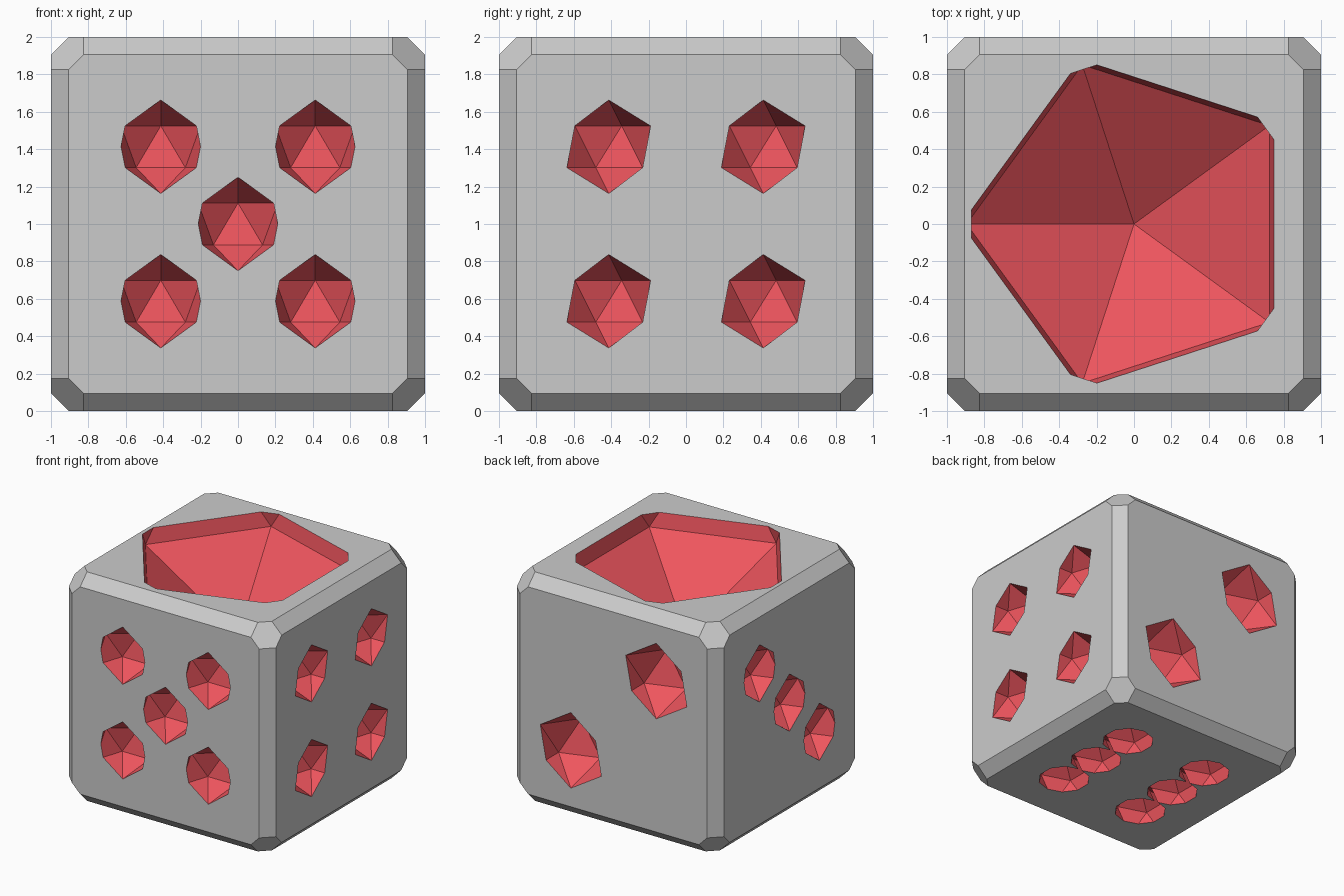
import bpy, bmesh, math
from itertools import permutations, product
from mathutils import Matrix, Vector

if "Cube" in bpy.data.objects:
    bpy.data.objects.remove(bpy.data.objects["Cube"])

red = bpy.data.materials.new("pip_red")
red.diffuse_color = (0.85, 0.09, 0.11, 1)
red.use_nodes = True
red.node_tree.nodes["Principled BSDF"].inputs["Base Color"].default_value = red.diffuse_color


def make_object(name, bm):
    mesh = bpy.data.meshes.new(name)
    bm.to_mesh(mesh)
    bm.free()
    mesh.materials.append(None)   # slot 0: plain grey
    mesh.materials.append(red)    # slot 1: hollows
    obj = bpy.data.objects.new(name, mesh)
    bpy.context.collection.objects.link(obj)
    return obj


# Cube with chamfered edges and hexagonal corners
bm = bmesh.new()
for point in permutations((1.0, 0.905, 0.825)):
    for sign in product((-1, 1), repeat=3):
        bm.verts.new([p * s for p, s in zip(point, sign)])
bmesh.ops.convex_hull(bm, input=bm.verts)
bmesh.ops.dissolve_limit(bm, angle_limit=math.radians(1), verts=bm.verts, edges=bm.edges)
bmesh.ops.recalc_face_normals(bm, faces=bm.faces)
bmesh.ops.translate(bm, vec=(0, 0, 1), verts=bm.verts)
die = make_object("die_body", bm)

# Pips: (centre, radius, turn about z), one list per side
d = 0.413
ends = (-d, d)
pips = [((0, 0, 2.32), 1.0, 0)]                                              # top, one
pips += [((s, 1, 1 - s), 0.33, 0) for s in ends]                             # back, two
pips += [((-1, s, 1 + s), 0.25, 0) for s in (-d, 0, d)]                      # left, three
pips += [((1, a, 1 + b), 0.25, 90) for a in ends for b in ends]              # right, four
pips += [((a, -1, 1 + b), 0.25, 90) for a in ends for b in ends]             # front, five
pips += [((0, -1, 1), 0.25, 90)]
pips += [((a, b, 0), 0.25, 0) for a in ends for b in (-d, 0, d)]             # bottom, six

# Hollow each pip out of the body with an icosahedron
bpy.context.view_layer.objects.active = die
for centre, radius, turn in pips:
    bm = bmesh.new()
    place = Matrix.Translation(Vector(centre)) @ Matrix.Rotation(math.radians(turn), 4, 'Z')
    bmesh.ops.create_icosphere(bm, subdivisions=1, radius=radius, matrix=place)
    for face in bm.faces:
        face.material_index = 1
    cutter = make_object("pip_cutter", bm)
    cutter.hide_render = True
    cut = die.modifiers.new("pip", 'BOOLEAN')
    cut.operation = 'DIFFERENCE'
    cut.solver = 'EXACT'
    cut.object = cutter
    bpy.ops.object.modifier_apply(modifier=cut.name)
    bpy.data.objects.remove(cutter)
